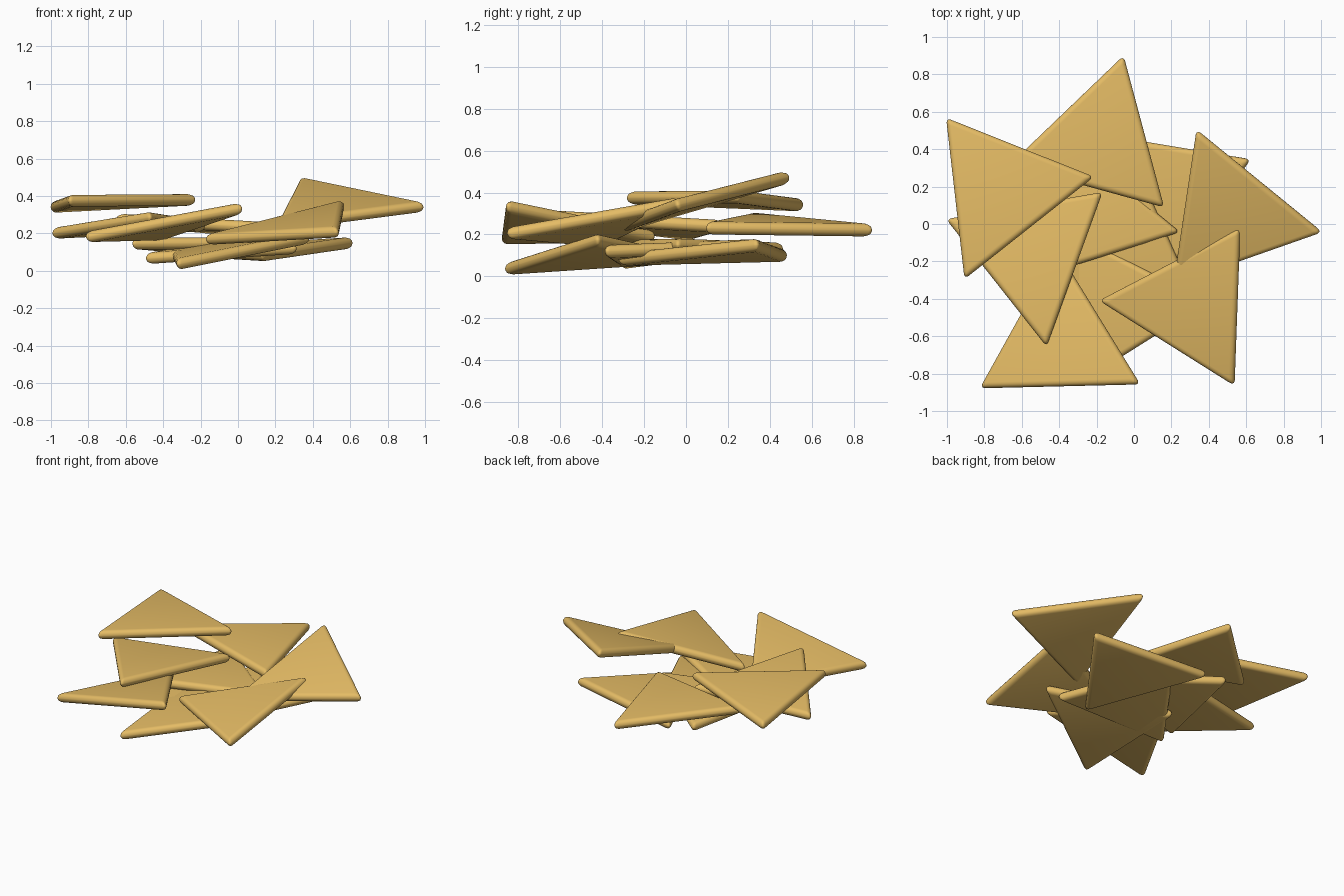
import bpy, bmesh, math
from mathutils import Vector

if "Cube" in bpy.data.objects:
    bpy.data.objects.remove(bpy.data.objects["Cube"])

THICK, ROUND, TIP = 0.062, 0.029, 0.016

mat = bpy.data.materials.new("baked_corn")
mat.diffuse_color = (0.78, 0.50, 0.13, 1)
mat.use_nodes = True
mat.node_tree.nodes["Principled BSDF"].inputs["Base Color"].default_value = mat.diffuse_color

# Mid-plane corners of each chip in the pile, bottom to top
CHIPS = [
    [(-.32, -.86, .035), (.38, -.42, .175), (-.35, -.04, .09)],
    [(-.49, -.30, .065), (.31, -.38, .12), (-.02, .365, .15)],
    [(.61, .34, .15), (-.20, .475, .10), (.13, -.32, .08)],
    [(.23, -.04, .15), (-.38, .46, .13), (-.56, -.29, .145)],
    [(-.81, -.87, .18), (.02, -.85, .335), (-.41, -.15, .19)],
    [(-.06, .885, .22), (.15, .10, .23), (-.65, .32, .275)],
    [(-.99, .02, .20), (-.47, -.64, .285), (-.18, .16, .24)],
    [(.53, -.85, .205), (.56, -.03, .35), (-.17, -.41, .165)],
    [(.34, .49, .475), (.99, -.04, .34), (.22, -.31, .24)],
    [(-.995, .555, .34), (-.23, .25, .38), (-.90, -.28, .375)],
]


def chip(name, corners):
    """Flat triangular chip with fully rounded edges."""
    pts = [Vector(c) for c in corners]
    mid = sum(pts, Vector()) / 3
    n = (pts[1] - pts[0]).cross(pts[2] - pts[0]).normalized()
    if n.z < 0:
        n = -n
        pts.reverse()
    # push tips out so the rounded corner lands on the measured point
    pts = [p + (p - mid).normalized() * TIP - mid for p in pts]
    bm = bmesh.new()
    low = [bm.verts.new(p - n * THICK / 2) for p in pts]
    top = [bm.verts.new(p + n * THICK / 2) for p in pts]
    bm.faces.new(top)
    bm.faces.new(low[::-1])
    for i in range(3):
        j = (i + 1) % 3
        bm.faces.new((low[i], low[j], top[j], top[i]))
    bmesh.ops.bevel(bm, geom=bm.edges[:], offset=ROUND, segments=5,
                    profile=0.5, affect='EDGES', clamp_overlap=True)
    bmesh.ops.recalc_face_normals(bm, faces=bm.faces[:])
    me = bpy.data.meshes.new(name)
    bm.to_mesh(me)
    bm.free()
    me.materials.append(mat)
    ob = bpy.data.objects.new(name, me)
    ob.location = mid
    bpy.context.collection.objects.link(ob)
    ob.select_set(True)
    bpy.context.view_layer.objects.active = ob
    return ob


for i, c in enumerate(CHIPS):
    chip(f"chip_{i + 1}", c)
bpy.ops.object.shade_smooth_by_angle(angle=math.radians(40))
